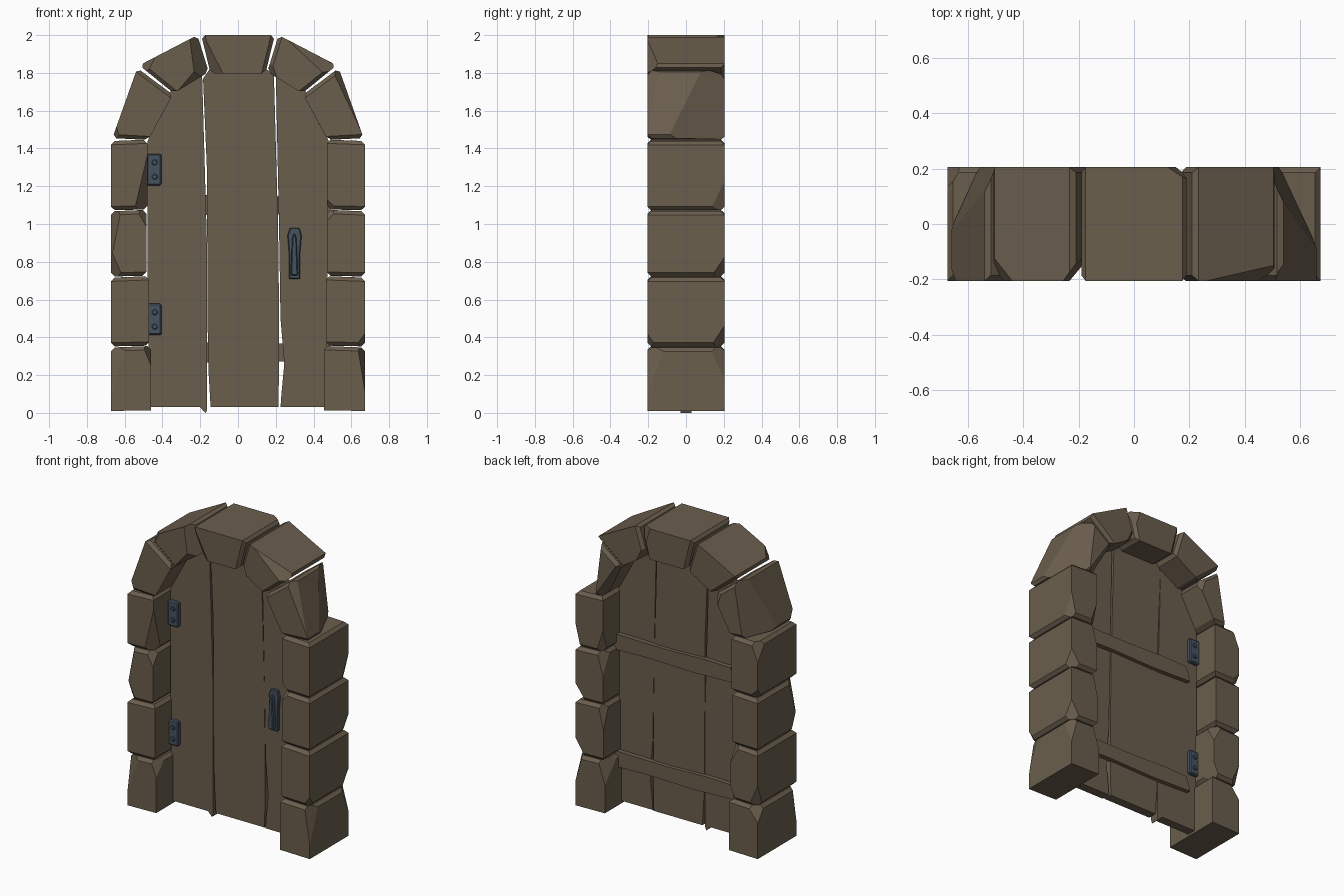
import bpy, bmesh, math, random
from mathutils import Vector

if "Cube" in bpy.data.objects:
    bpy.data.objects.remove(bpy.data.objects["Cube"])

random.seed(7)


def material(name, rgb):
    m = bpy.data.materials.new(name)
    m.diffuse_color = (*rgb, 1)
    m.use_nodes = True
    m.node_tree.nodes["Principled BSDF"].inputs["Base Color"].default_value = m.diffuse_color
    return m


BROWN = material("weathered brown", (0.145, 0.112, 0.074))
IRON = material("blue grey iron", (0.062, 0.085, 0.118))


def prism_bm(pts, y0, y1):
    """Extrude an (x, z) outline from y0 to y1."""
    bm = bmesh.new()
    face = bm.faces.new([bm.verts.new((x, y0, z)) for x, z in pts])
    out = bmesh.ops.extrude_face_region(bm, geom=[face])
    for v in out["geom"]:
        if isinstance(v, bmesh.types.BMVert):
            v.co.y = y1
    bmesh.ops.recalc_face_normals(bm, faces=bm.faces)
    return bm


def finish(bm, name, mat):
    bmesh.ops.recalc_face_normals(bm, faces=bm.faces)
    me = bpy.data.meshes.new(name)
    bm.to_mesh(me)
    bm.free()
    me.materials.append(mat)
    ob = bpy.data.objects.new(name, me)
    bpy.context.collection.objects.link(ob)
    return ob


def prism(name, pts, y0, y1, mat, bevel=0):
    bm = prism_bm(pts, y0, y1)
    if bevel:
        bmesh.ops.bevel(bm, geom=bm.edges[:], offset=bevel, segments=1,
                        affect='EDGES', profile=0.5)
    return finish(bm, name, mat)


def chip(bm, corner, normal, depth):
    """Slice a flat chip off a corner."""
    n = normal.normalized()
    r = bmesh.ops.bisect_plane(bm, geom=bm.verts[:] + bm.edges[:] + bm.faces[:],
                               plane_co=corner - n * depth, plane_no=n, clear_outer=True)
    edges = [e for e in r["geom_cut"] if isinstance(e, bmesh.types.BMEdge)]
    bmesh.ops.holes_fill(bm, edges=edges, sides=0)


def stone(name, pts, chips=3):
    """Stone block; outline order: outer, outer, inner, inner. Joint rims are bevelled."""
    bm = prism_bm(pts, -0.205, 0.205)
    mid = sum((Vector((x, 0, z)) for x, z in pts), Vector()) / 4
    joint = [{Vector(pts[i]).freeze(), Vector(pts[j]).freeze()} for i, j in ((1, 2), (3, 0))]
    rims = set()
    for f in bm.faces:
        c = f.calc_center_median()
        for i, j in ((1, 2), (3, 0)):
            jc = Vector(((pts[i][0] + pts[j][0]) / 2, 0, (pts[i][1] + pts[j][1]) / 2))
            if (c - jc).length < 1e-4 and jc.z > 0.05:
                rims.update(f.edges)
    bmesh.ops.bevel(bm, geom=list(rims), offset=0.02, segments=1, affect='EDGES', profile=0.5)
    corners = [Vector((x, y, z)) for x, z in pts for y in (-0.205, 0.205) if z > 0.05]
    for c in random.sample(corners, chips):
        d = c - mid
        n = Vector((math.copysign(random.uniform(.3, 1), d.x),
                    math.copysign(random.uniform(.3, 1), d.y),
                    math.copysign(random.uniform(.1, .5), d.z)))
        chip(bm, c, n, random.uniform(0.03, 0.05))
    finish(bm, name, BROWN)


# Jamb stones, both sides
levels = [0.01, 0.352, 0.722, 1.073, 1.445]
inner = {-1: [0.46, 0.47, 0.485, 0.48], 1: [0.455, 0.465, 0.47, 0.47]}
for side, label in ((-1, "left"), (1, "right")):
    for i, w in enumerate(inner[side]):
        z0, z1 = levels[i], levels[i + 1] - 0.006
        stone(f"{label}_jamb_stone_{i + 1}",
              [(side * 0.673, z0), (side * 0.673, z1), (side * w, z1 + 0.008), (side * w, z0 + 0.004)], 3)

# Arch stones and keystone
for side, label in ((-1, "left"), (1, "right")):
    stone(f"{label}_lower_arch_stone",
          [(side * x, z) for x, z in ((.665, 1.455), (.533, 1.825), (.345, 1.685), (.475, 1.445))])
    stone(f"{label}_upper_arch_stone",
          [(side * x, z) for x, z in ((.522, 1.84), (.215, 2.0), (.155, 1.805), (.34, 1.692))])
stone("keystone", [(-.195, 2.0), (.195, 2.0), (.145, 1.797), (-.145, 1.797)], 2)

# Door planks
prism("left_plank", [(-.478, .45), (-.46, .03), (-.2, .03), (-.185, .012), (-.17, .0), (-.163, .02),
                     (-.163, .85), (-.19, 1.79), (-.36, 1.70), (-.478, 1.44)], -.03, .03, BROWN)
prism("middle_plank", [(-.145, .03), (.215, .03), (.218, .5), (.212, 1.0), (.19, 1.79), (.15, 1.82),
                       (-.15, 1.82), (-.185, 1.77), (-.165, 1.3), (-.16, .4), (-.155, .2)],
      -.026, .034, BROWN)
prism("right_plank", [(.225, .03), (.47, .03), (.48, 1.44), (.36, 1.70), (.2, 1.79),
                      (.217, 1.0), (.225, .5), (.245, .26), (.23, .1)], -.032, .028, BROWN)

# Cross braces on the back
for label, z in (("upper", 1.10), ("lower", 0.32)):
    prism(label + "_brace", [(-.40, z - .045), (-.1, z - .055), (.25, z - .048), (.49, z - .055),
                             (.49, z + .05), (.1, z + .045), (-.2, z + .055), (-.37, z + .05),
                             (-.385, z + .015)], .025, .06, BROWN)

# Hinges with two rivets, front and back
for label, z in (("upper", 1.288), ("lower", 0.495)):
    for s, where in ((-1, "front"), (1, "back")):
        prism(f"{label}_{where}_hinge",
              [(-.483, z - .083), (-.405, z - .083), (-.405, z + .083), (-.483, z + .083)],
              s * .02, s * .055, IRON, 0.007)
        for k in (-1, 1):
            prism(f"{label}_{where}_rivet",
                  [(-.441 + .016 * math.cos(a * math.pi / 4), z + k * .038 + .016 * math.sin(a * math.pi / 4))
                   for a in range(8)], s * .05, s * .064, IRON, 0.004)

# Door handle: back plate and tapered grip
prism("handle_plate", [(.27, .708), (.328, .708), (.328, .84), (.337, .94), (.325, .98),
                       (.275, .98), (.262, .94), (.27, .84)], -.025, -.052, IRON, 0.005)
prism("handle_grip", [(.28, .728), (.317, .728), (.31, .92), (.302, .95), (.293, .95), (.286, .92)],
      -.05, -.085, IRON, 0.005)
